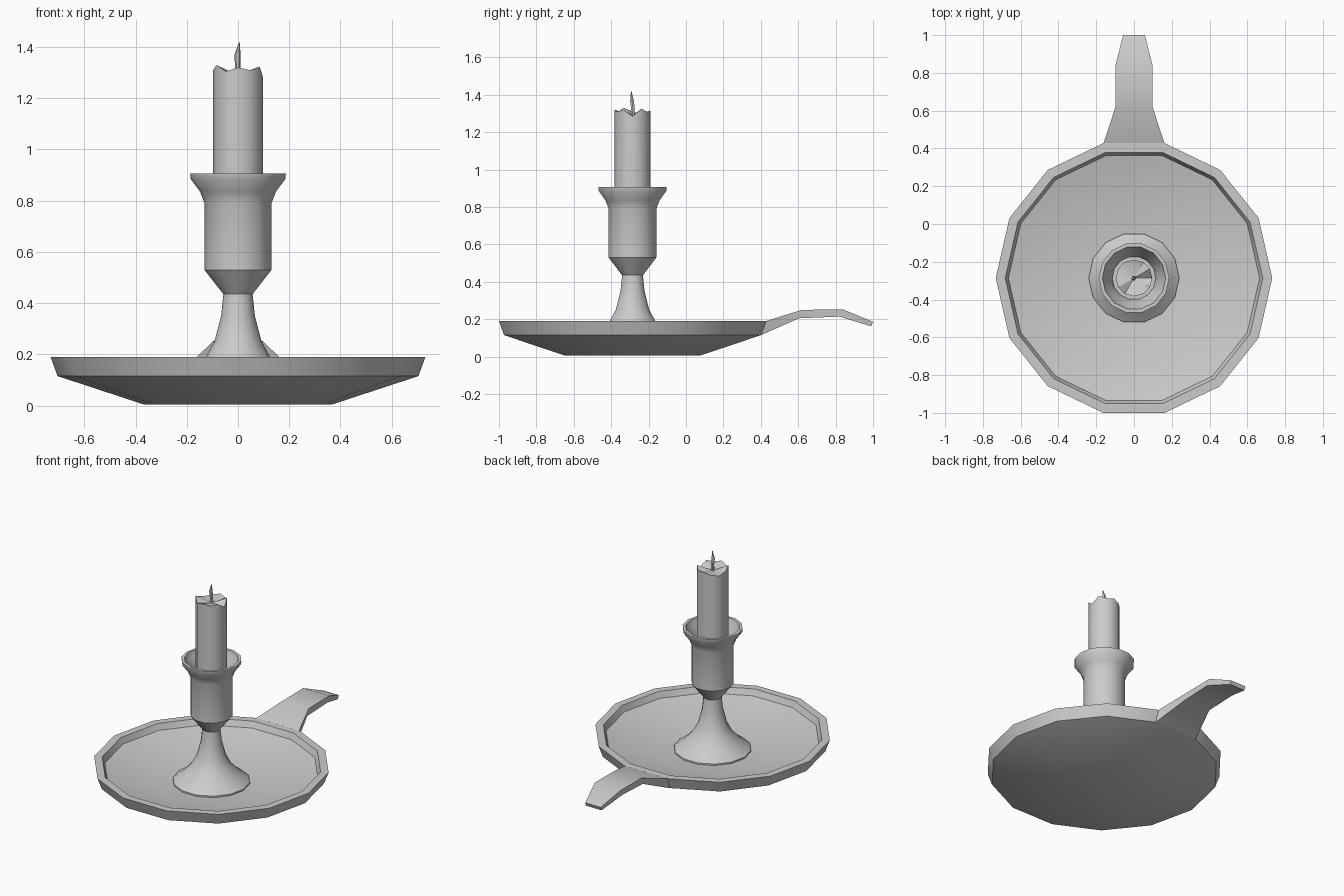
import bpy, bmesh, math

if "Cube" in bpy.data.objects:
    bpy.data.objects.remove(bpy.data.objects["Cube"])

CY = -0.286      # axis of dish, stand and candle
SIDES = 14


def finish(name, bm, angle=32):
    bmesh.ops.recalc_face_normals(bm, faces=bm.faces)
    me = bpy.data.meshes.new(name)
    bm.to_mesh(me)
    bm.free()
    ob = bpy.data.objects.new(name, me)
    bpy.context.collection.objects.link(ob)
    bpy.ops.object.select_all(action='DESELECT')
    ob.select_set(True)
    bpy.context.view_layer.objects.active = ob
    bpy.ops.object.shade_smooth_by_angle(angle=math.radians(angle))
    return ob


def bridge(bm, rings):
    for a, b in zip(rings, rings[1:]):
        n = len(a)
        for i in range(n):
            j = (i + 1) % n
            bm.faces.new((a[i], a[j], b[j], b[i]))


def ring(bm, r, z, n=SIDES, x=0.0, y=CY):
    return [bm.verts.new((x + r * math.cos(2 * math.pi * i / n),
                          y + r * math.sin(2 * math.pi * i / n), z)) for i in range(n)]


def lathe(name, profile):
    bm = bmesh.new()
    rings = [ring(bm, r, z) for r, z in profile]
    bridge(bm, rings)
    bm.faces.new(rings[0])
    bm.faces.new(rings[-1])
    return finish(name, bm)


# Shallow dish with a raised rim
lathe("dish", [(0.37, 0.005), (0.705, 0.115), (0.732, 0.19), (0.682, 0.19),
               (0.665, 0.15), (0.36, 0.075)])

# Flared stem and candle cup
lathe("stem_and_cup", [(0.24, 0.075), (0.24, 0.085), (0.18, 0.13), (0.125, 0.19),
                       (0.092, 0.25), (0.066, 0.35), (0.057, 0.435), (0.131, 0.53),
                       (0.131, 0.79), (0.148, 0.835), (0.185, 0.885), (0.187, 0.907),
                       (0.168, 0.907), (0.158, 0.875), (0.125, 0.83), (0.115, 0.78)])

# Handle: sections of (top y, top z, bottom y, bottom z, half width)
bm = bmesh.new()
sections = [(0.428, 0.19, 0.401, 0.115, 0.161), (0.62, 0.25, 0.605, 0.205, 0.098),
            (0.84, 0.252, 0.82, 0.214, 0.098), (1.0, 0.186, 0.99, 0.162, 0.058)]
rings = [[bm.verts.new(p) for p in ((-w, yt, zt), (w, yt, zt), (w, yb, zb), (-w, yb, zb))]
         for yt, zt, yb, zb, w in sections]
bridge(bm, rings)
bm.faces.new(rings[-1])
bm.faces.new(rings[0])
finish("handle", bm)

# Candle with an uneven melted top
heights = [1.285, 1.325, 1.305, 1.315, 1.30, 1.295, 1.31, 1.33, 1.305, 1.32, 1.31, 1.32]
n = len(heights)
bm = bmesh.new()
base = ring(bm, 0.097, 0.77, n)
top = ring(bm, 0.097, 1.3, n)
for v, h in zip(top, heights):
    v.co.z = h
bridge(bm, [base, top])
bm.faces.new(base)
centre = bm.verts.new((0, CY, 1.29))
for i in range(n):
    bm.faces.new((top[i], top[(i + 1) % n], centre))
finish("candle", bm)

# Bent wick with a pointed tip
bm = bmesh.new()
rings = [ring(bm, r, z, 6, x, CY + y) for r, z, x, y in
         ((0.012, 1.28, 0.0, 0.0), (0.011, 1.33, -0.001, 0.002),
          (0.012, 1.37, -0.002, -0.003), (0.002, 1.417, 0.005, -0.006))]
bridge(bm, rings)
bm.faces.new(rings[0])
bm.faces.new(rings[-1])
finish("wick", bm)
